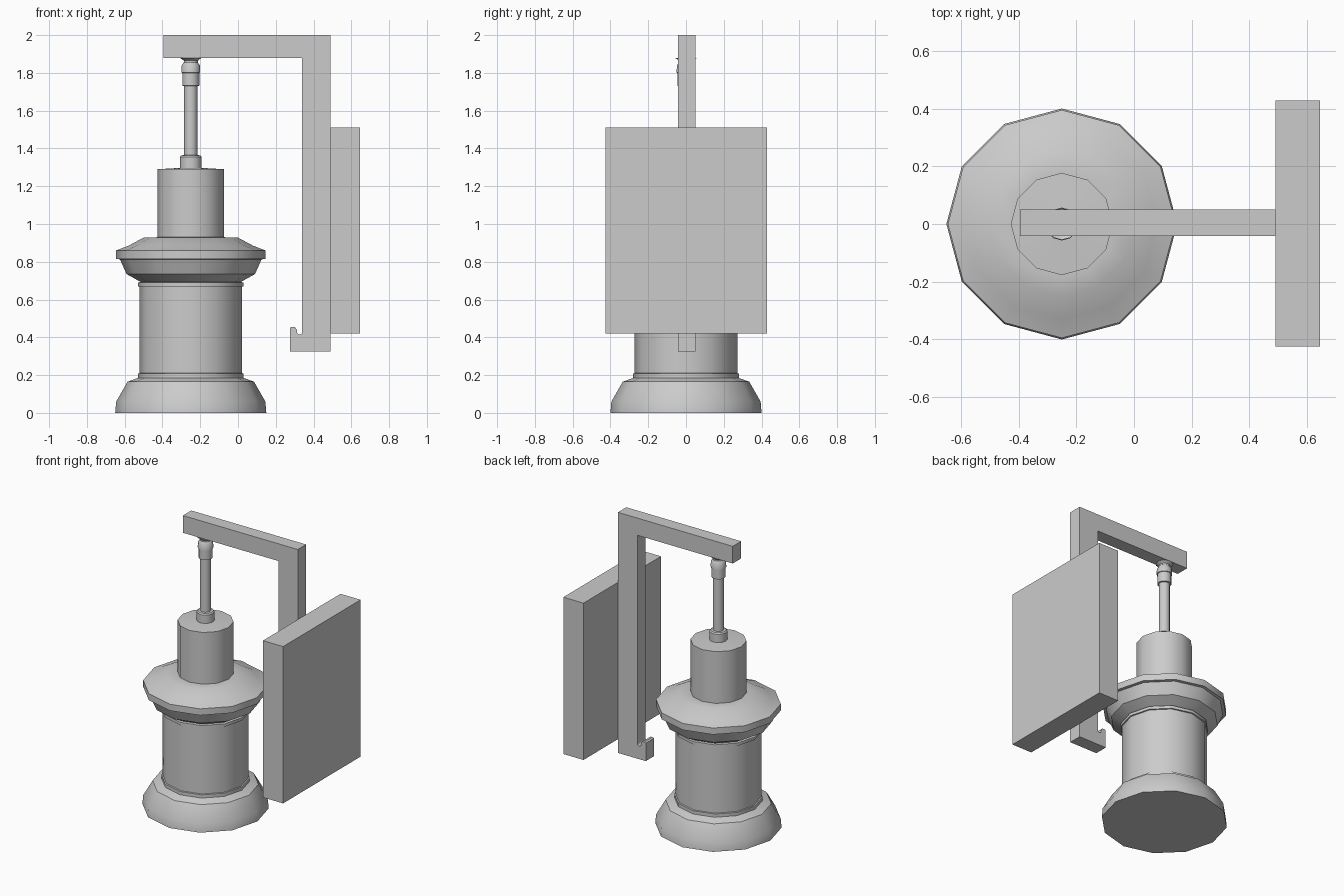
import bpy, bmesh, math
from mathutils import Vector

if "Cube" in bpy.data.objects:
    bpy.data.objects.remove(bpy.data.objects["Cube"])

LAMP_X = -0.25
SIDES = 12


def finish(name, bm, angle=None):
    bmesh.ops.recalc_face_normals(bm, faces=bm.faces)
    me = bpy.data.meshes.new(name)
    bm.to_mesh(me)
    bm.free()
    ob = bpy.data.objects.new(name, me)
    bpy.context.collection.objects.link(ob)
    if angle:
        bpy.ops.object.select_all(action='DESELECT')
        ob.select_set(True)
        bpy.context.view_layer.objects.active = ob
        bpy.ops.object.shade_smooth_by_angle(angle=math.radians(angle))
    return ob


def lathe(name, profile, cap_bottom=False, cap_top=False):
    """Turn (radius, height) points around the lamp axis."""
    bm = bmesh.new()
    rings = []
    for r, z in profile:
        rings.append([bm.verts.new((LAMP_X + r * math.cos(2 * math.pi * i / SIDES),
                                    r * math.sin(2 * math.pi * i / SIDES), z))
                      for i in range(SIDES)])
    for a, b in zip(rings, rings[1:]):
        for i in range(SIDES):
            j = (i + 1) % SIDES
            bm.faces.new((a[i], a[j], b[j], b[i]))
    if cap_bottom:
        bm.faces.new(rings[0][::-1])
    if cap_top:
        bm.faces.new(rings[-1])
    return finish(name, bm, 35)


def extrude_xz(name, outline, y0, y1):
    """Flat outline in the xz plane, given thickness along y."""
    bm = bmesh.new()
    face = bm.faces.new([bm.verts.new((x, y0, z)) for x, z in outline])
    out = bmesh.ops.extrude_face_region(bm, geom=[face])
    verts = [v for v in out['geom'] if isinstance(v, bmesh.types.BMVert)]
    bmesh.ops.translate(bm, vec=Vector((0, y1 - y0, 0)), verts=verts)
    return finish(name, bm, 35)


# Flared foot of the lantern with its step ring
lathe("lantern_base", [(0.40, 0), (0.395, 0.06), (0.335, 0.165), (0.28, 0.185),
                       (0.28, 0.208), (0.272, 0.21)], cap_bottom=True)

# Straight lantern body with the upper ring
lathe("lantern_body", [(0.272, 0.21), (0.272, 0.668), (0.28, 0.67),
                       (0.28, 0.69), (0.265, 0.693)])

# Bowl and wide rim
lathe("lantern_canopy", [(0.265, 0.693), (0.34, 0.735), (0.375, 0.813), (0.395, 0.815),
                         (0.395, 0.86), (0.33, 0.885), (0.25, 0.928), (0.177, 0.93)])

# Chimney above the rim
lathe("chimney", [(0.177, 0.93), (0.177, 1.29), (0.057, 1.297)])

# Hanging rod with lower socket and upper collar
lathe("hanging_rod", [(0.057, 1.297), (0.057, 1.355), (0.05, 1.363), (0.035, 1.365),
                      (0.035, 1.73), (0.045, 1.732), (0.045, 1.80), (0.05, 1.802),
                      (0.048, 1.84), (0.037, 1.855), (0.037, 1.865), (0.055, 1.878)])

# Bracket: top arm, post and small hook at the foot, with a rounded hook notch
notch = [(0.326 - 0.014 * math.cos(math.pi * k / 6), 0.429 - 0.014 * math.sin(math.pi * k / 6))
         for k in range(7)]
extrude_xz("wall_bracket",
           [(-0.395, 1.88), (-0.395, 2.0), (0.49, 2.0), (0.49, 0.325), (0.275, 0.325),
            (0.275, 0.45), (0.285, 0.456), (0.303, 0.453), (0.312, 0.44)]
           + notch + [(0.34, 1.88)], -0.042, 0.05)

# Wall plate behind the post
extrude_xz("wall_plate", [(0.49, 0.42), (0.645, 0.42), (0.645, 1.512), (0.49, 1.512)],
           -0.425, 0.428)
